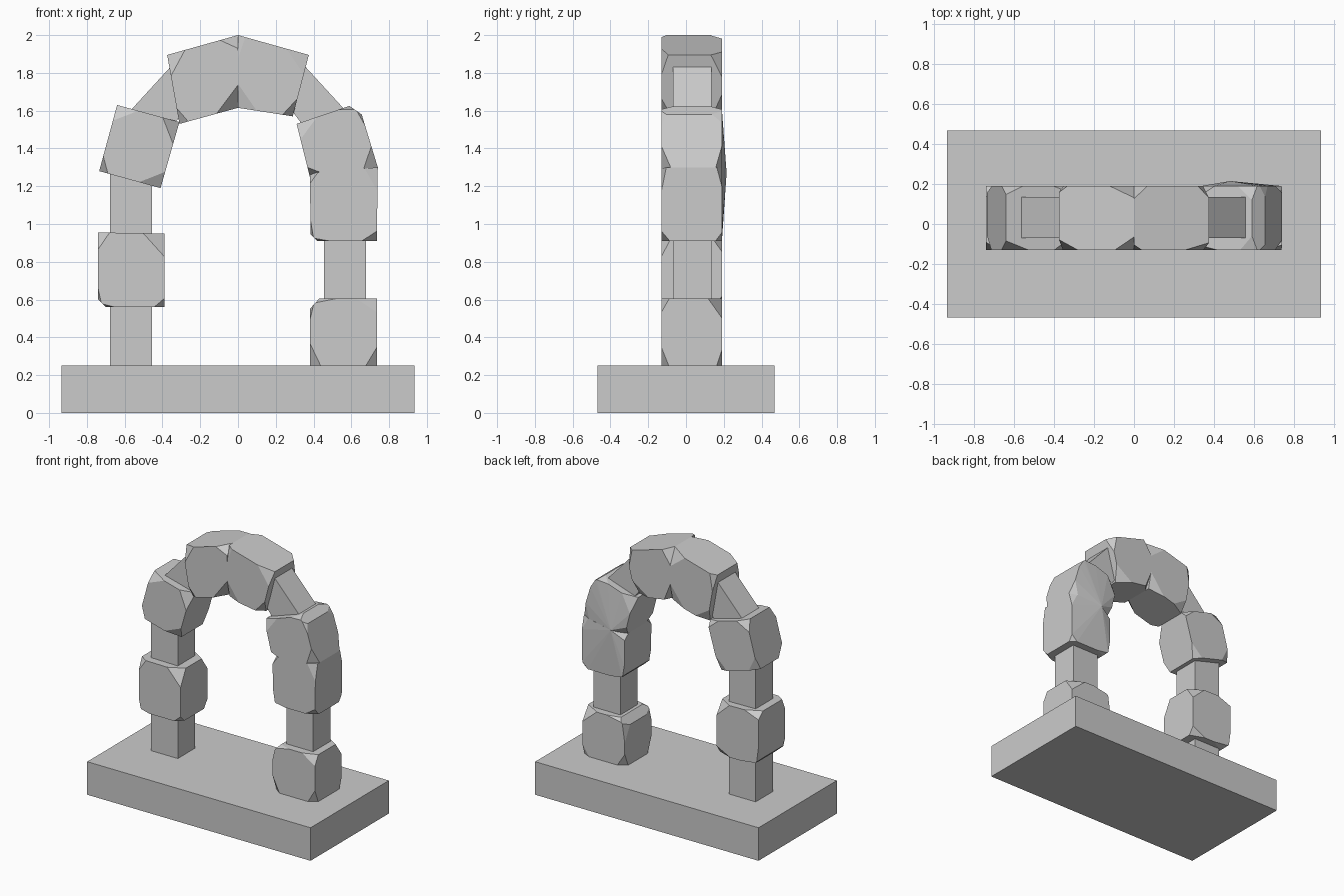
import bpy, bmesh, random
from mathutils import Vector

if "Cube" in bpy.data.objects:
    bpy.data.objects.remove(bpy.data.objects["Cube"])

random.seed(4)


def to_object(name, bm):
    bmesh.ops.recalc_face_normals(bm, faces=bm.faces)
    mesh = bpy.data.meshes.new(name)
    bm.to_mesh(mesh)
    bm.free()
    obj = bpy.data.objects.new(name, mesh)
    bpy.context.collection.objects.link(obj)
    return obj


def hull(name, points):
    bm = bmesh.new()
    for p in points:
        bm.verts.new(p)
    res = bmesh.ops.convex_hull(bm, input=bm.verts)
    junk = {g for g in res["geom_interior"] + res["geom_unused"]
            if isinstance(g, bmesh.types.BMVert)}
    bmesh.ops.delete(bm, geom=list(junk), context='VERTS')
    bmesh.ops.dissolve_limit(bm, angle_limit=0.02, verts=bm.verts, edges=bm.edges)
    return to_object(name, bm)


def stone(name, outline, y0=-0.13, y1=0.19, extra=()):
    """Slab with an x-z outline whose front and back corners are chipped off."""
    pts = list(extra)
    n = len(outline)
    for y, inward in ((y0, 1), (y1, -1)):
        for i, (x, z) in enumerate(outline):
            corner = Vector((x, y, z))
            for j in (i - 1, (i + 1) % n):
                other = Vector((outline[j][0], y, outline[j][1]))
                d = other - corner
                cut = min(random.uniform(0.04, 0.13), 0.4 * d.length)
                pts.append(corner + d.normalized() * cut)
            pts.append(corner + Vector((0, inward * random.uniform(0.025, 0.075), 0)))
    return hull(name, pts)


# Base slab
hull("base_slab", [(x, y, z) for x in (-.935, .935) for y in (-.468, .468) for z in (0, .25)])

# Slim square core running through the whole arch
outer = [(-.678, .25), (-.678, 1.38), (-.57, 1.60), (-.35, 1.84), (0, 1.92)]
inner = [(-.455, .25), (-.455, 1.28), (-.33, 1.54), (-.27, 1.62), (0, 1.70)]
outer += [(-x, z) for x, z in outer[-2::-1]]
inner += [(-x, z) for x, z in inner[-2::-1]]
bm = bmesh.new()
rings = [[bm.verts.new((p[0], y, p[1])) for p, y in ((a, -.07), (a, .135), (b, .135), (b, -.07))]
         for a, b in zip(outer, inner)]
for r, s in zip(rings, rings[1:]):
    for k in range(4):
        m = (k + 1) % 4
        bm.faces.new((r[k], r[m], s[m], s[k]))
bm.faces.new(rings[0])
bm.faces.new(rings[-1])
to_object("arch_core", bm)

# Left leg stones
stone("left_lower_stone", [(-.70, .56), (-.39, .56), (-.39, .95), (-.74, .955), (-.74, .60)])
stone("left_upper_stone", [(-.735, 1.28), (-.41, 1.19), (-.31, 1.54), (-.64, 1.63)])

# Right leg stones
stone("right_lower_stone", [(.38, .25), (.735, .25), (.735, .605), (.43, .605), (.38, .55)])
stone("right_middle_stone", [(.385, .945), (.42, .91), (.735, .91), (.74, 1.30), (.38, 1.27)],
      extra=[(.48, .215, 1.27)])
stone("right_upper_stone", [(.38, 1.25), (.74, 1.30), (.655, 1.58), (.59, 1.625), (.31, 1.53)],
      extra=[(.48, .215, 1.27)])

# Two crown stones meeting at the middle
stone("crown_stone_left", [(-.31, 1.53), (0, 1.615), (0, 2.0), (-.375, 1.895)])
stone("crown_stone_right", [(0, 1.615), (.29, 1.57), (.375, 1.895), (0, 2.0)])
